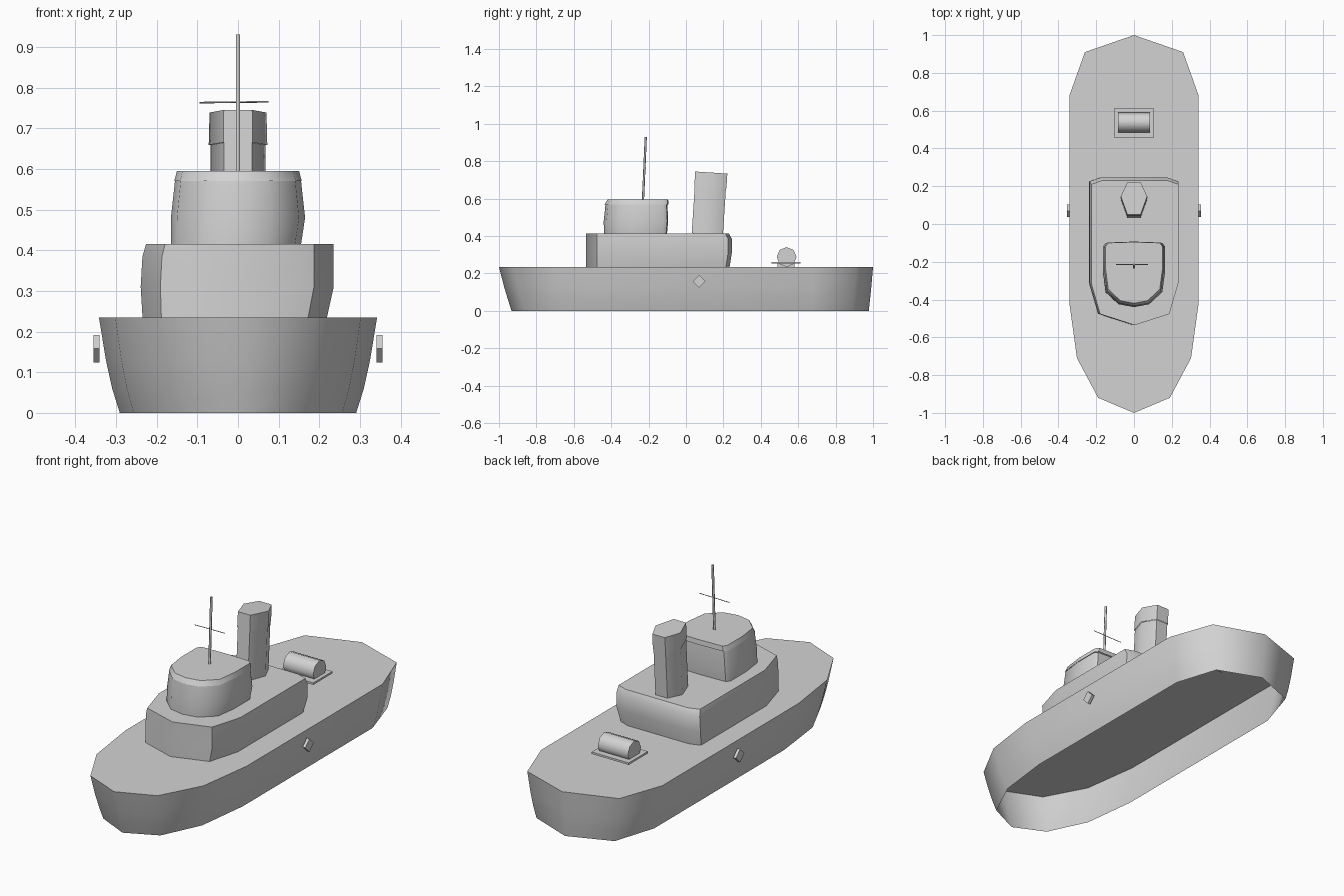
import bpy, bmesh, math
from mathutils import Vector

old = bpy.data.objects.get("Cube")
if old:
    bpy.data.objects.remove(old, do_unlink=True)

grey = bpy.data.materials.new("pale grey")
grey.use_nodes = True
colour = (0.65, 0.65, 0.65, 1)
grey.diffuse_color = colour
grey.node_tree.nodes["Principled BSDF"].inputs["Base Color"].default_value = colour


def finish(name, bm, angle=35):
    bmesh.ops.recalc_face_normals(bm, faces=bm.faces)
    mesh = bpy.data.meshes.new(name)
    bm.to_mesh(mesh)
    bm.free()
    mesh.materials.append(grey)
    obj = bpy.data.objects.new(name, mesh)
    bpy.context.collection.objects.link(obj)
    bpy.ops.object.select_all(action='DESELECT')
    obj.select_set(True)
    bpy.context.view_layer.objects.active = obj
    bpy.ops.object.shade_smooth_by_angle(angle=math.radians(angle))
    return obj


def mirrored(half):
    """Close a half outline, listed front to back, across the centre line."""
    return half + [(-x, y) for x, y in reversed(half) if x > 0]


def loft(name, outline, levels, angle):
    """Stack scaled outlines into a shell that is capped on top and open below.
    Each level is (z, x scale, y scale, x shift, y shift)."""
    bm = bmesh.new()
    rings = [[bm.verts.new((x * sx + dx, y * sy + dy, z)) for x, y in outline]
             for z, sx, sy, dx, dy in levels]
    n = len(outline)
    for low, high in zip(rings, rings[1:]):
        for i in range(n):
            j = (i + 1) % n
            bm.faces.new((low[i], low[j], high[j], high[i]))
    bm.faces.new(rings[-1])
    return finish(name, bm, angle)


def rod(name, start, end, radius, sides, angle=30):
    """Prism between two points."""
    a, b = Vector(start), Vector(end)
    bm = bmesh.new()
    bmesh.ops.create_cone(bm, cap_ends=True, segments=sides, radius1=radius,
                          radius2=radius, depth=(b - a).length)
    turn = (b - a).to_track_quat('Z', 'Y').to_matrix()
    bmesh.ops.rotate(bm, verts=bm.verts, matrix=turn)
    bmesh.ops.translate(bm, verts=bm.verts, vec=(a + b) / 2)
    return finish(name, bm, angle)


def box(name, centre, size):
    bm = bmesh.new()
    bmesh.ops.create_cube(bm, size=1)
    bmesh.ops.scale(bm, verts=bm.verts, vec=size)
    bmesh.ops.translate(bm, verts=bm.verts, vec=centre)
    return finish(name, bm)


# Hollow hull with flared sides and a flat deck
hull = mirrored([(0, -1), (0.19, -0.92), (0.302, -0.71), (0.342, -0.42),
                 (0.342, 0.68), (0.26, 0.91), (0, 1)])
loft("hull", hull, [(0, 0.85, 0.955, 0, 0.022), (0.06, 0.905, 0.968, 0, 0.016),
                    (0.13, 0.95, 0.982, 0, 0.009), (0.235, 1, 1, 0, 0)], 60)

# Deckhouse with a pointed upright front
deckhouse = mirrored([(0, -0.535), (0.187, -0.475), (0.235, -0.31),
                      (0.235, 0.225), (0.18, 0.245)])
loft("deckhouse", deckhouse, [(0.235, 0.965, 0.985, -0.008, -0.008),
                              (0.31, 1.01, 1, -0.002, 0),
                              (0.385, 1, 1, 0, 0),
                              (0.415, 0.98, 0.98, 0.004, -0.011)], 45)

# Bridge with a rounded front and a thin roof
bridge = mirrored([(0, -0.44), (0.08, -0.425), (0.15, -0.36), (0.165, -0.25),
                   (0.165, -0.12), (0.15, -0.1), (0, -0.095)])
loft("bridge", bridge, [(0.415, 0.97, 0.98, -0.005, -0.008), (0.48, 1, 1, 0, 0),
                        (0.57, 0.94, 0.96, 0, -0.008)], 45)
loft("bridge_roof", bridge, [(0.57, 0.95, 0.99, 0, 0.001),
                             (0.595, 0.91, 0.94, 0, -0.006)], 45)

# Funnel and collar, built upright and raked aft
funnel = mirrored([(0.035, -0.087), (0.07, 0.01), (0.035, 0.085)])
lower = loft("funnel", funnel, [(0, 0.97, 0.97, 0, 0), (0.25, 0.97, 0.97, 0, 0)], 50)
collar = loft("funnel_collar", funnel, [(0.25, 1.03, 1, 0, 0),
                                        (0.33, 1, 1, 0, 0)], 50)
for part in (lower, collar):
    part.rotation_euler.x = math.radians(-3.7)
    part.location = (0, 0.115, 0.41)

# Mast and yard
rod("mast", (0, -0.23, 0.59), (0, -0.215, 0.93), 0.006, 6, 70)
rod("mast_yard", (-0.095, -0.215, 0.763), (0.075, -0.215, 0.765), 0.002, 4)

# Winch on the after deck
box("winch_foot", (0, 0.535, 0.243), (0.15, 0.09, 0.02))
box("winch_plate", (0, 0.535, 0.257), (0.21, 0.155, 0.01))
rod("winch_drum", (-0.085, 0.538, 0.288), (0.085, 0.538, 0.288), 0.053, 8, 50)

# Diamond plates standing just off the hull sides
for side, word in ((1, "left"), (-1, "right")):
    rod(word + "_side_plate", (side * 0.34, 0.07, 0.158),
        (side * 0.355, 0.07, 0.158), 0.034, 4)
